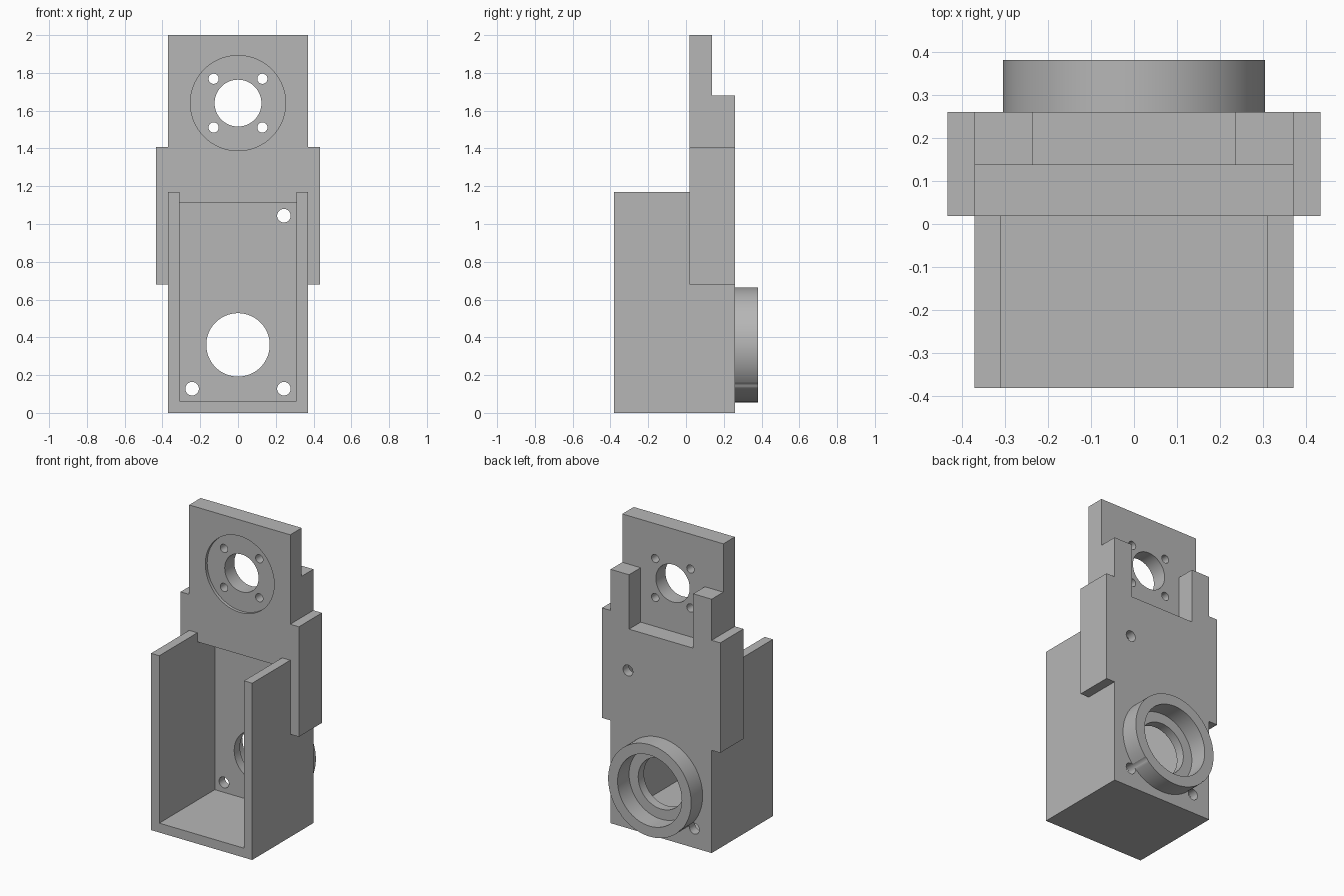
import bpy, bmesh, math
from mathutils import Matrix

cube = bpy.data.objects.get("Cube")
if cube:
    bpy.data.objects.remove(cube, do_unlink=True)

grey = bpy.data.materials.new("plain grey")
grey.use_nodes = True
colour = (0.47, 0.47, 0.47, 1)
grey.diffuse_color = colour
grey.node_tree.nodes["Principled BSDF"].inputs["Base Color"].default_value = colour


def finish(name, bm):
    mesh = bpy.data.meshes.new(name)
    bm.to_mesh(mesh)
    bm.free()
    mesh.materials.append(grey)
    obj = bpy.data.objects.new(name, mesh)
    bpy.context.collection.objects.link(obj)
    return obj


def box(name, half_x, y0, y1, z0, z1):
    bm = bmesh.new()
    size = Matrix.Diagonal((2 * half_x, y1 - y0, z1 - z0, 1))
    place = Matrix.Translation((0, (y0 + y1) / 2, (z0 + z1) / 2))
    bmesh.ops.create_cube(bm, size=1, matrix=place @ size)
    return finish(name, bm)


def disc(name, x, z, r, y0, y1, sides=64):
    bm = bmesh.new()
    place = Matrix.Translation((x, (y0 + y1) / 2, z)) @ Matrix.Rotation(math.pi / 2, 4, 'X')
    bmesh.ops.create_cone(bm, cap_ends=True, segments=sides, radius1=r, radius2=r,
                          depth=y1 - y0, matrix=place)
    return finish(name, bm)


def combine(target, tool, operation):
    mod = target.modifiers.new(operation.lower(), 'BOOLEAN')
    mod.operation = operation
    mod.solver = 'EXACT'
    mod.object = tool
    bpy.ops.object.select_all(action='DESELECT')
    bpy.context.view_layer.objects.active = target
    target.select_set(True)
    bpy.ops.object.modifier_apply(modifier=mod.name)
    bpy.data.objects.remove(tool, do_unlink=True)


FRONT, STEP, BACK = 0.018, 0.138, 0.26
BORE_Z, MOUNT_Z = 0.36, 1.64

# Housing with upright plate, side ears and rear boss
body = box("bracket_housing", 0.37, -0.38, BACK, 0, 1.17)
for part in (box("upright_plate", 0.37, FRONT, BACK, 0.5, 2.0),
             box("side_ears", 0.433, FRONT, BACK, 0.68, 1.408),
             disc("rear_boss", 0, BORE_Z, 0.304, 0.22, 0.38, 96)):
    combine(body, part, 'UNION')

cutters = [
    # Front pocket, open at the top ahead of the plate
    box("pocket", 0.31, -0.5, 0.2, 0.062, 1.11),
    box("pocket_mouth", 0.31, -0.5, FRONT, 0.5, 1.3),
    # Thinner upper plate and rear notch
    box("upper_step", 0.6, STEP, 0.5, 1.68, 2.2),
    box("rear_notch", 0.235, STEP, 0.5, 1.32, 1.8),
    # Boss bore with wider seat
    disc("boss_seat", 0, BORE_Z, 0.235, BACK, 0.5),
    disc("boss_bore", 0, BORE_Z, 0.168, 0.1, 0.5),
    # Round mounting recess and its centre hole
    disc("mount_recess", 0, MOUNT_Z, 0.252, -0.1, FRONT + 0.02, 96),
    disc("mount_hole", 0, MOUNT_Z, 0.124, -0.1, 0.5),
]
# Small screw holes
for sx in (-1, 1):
    for sz in (-1, 1):
        cutters.append(disc("mount_screw", sx * 0.129, MOUNT_Z + sz * 0.129, 0.027, -0.1, 0.5, 32))
for x, z in ((-0.243, 0.128), (0.243, 0.128), (0.243, 1.044)):
    cutters.append(disc("housing_screw", x, z, 0.036, 0.1, 0.5, 32))

for cutter in cutters:
    combine(body, cutter, 'DIFFERENCE')

body.data.materials.clear()
body.data.materials.append(grey)
body.select_set(True)
bpy.context.view_layer.objects.active = body
bpy.ops.object.shade_smooth_by_angle(angle=math.radians(30))
